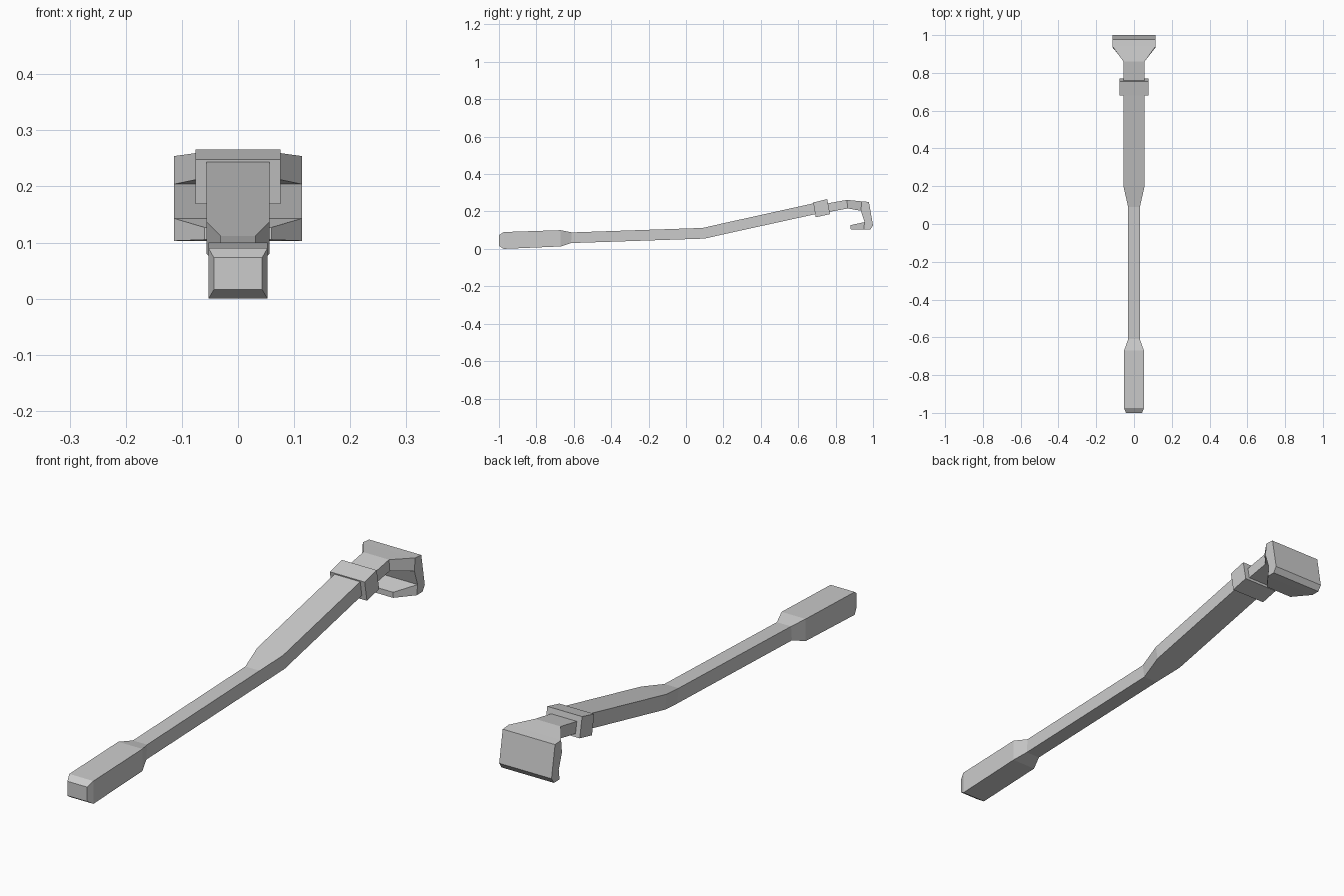
import bpy, bmesh

cube = bpy.data.objects.get("Cube")
if cube:
    bpy.data.objects.remove(cube, do_unlink=True)

grey = bpy.data.materials.new("light grey")
grey.use_nodes = True
colour = (0.6, 0.6, 0.6, 1)
grey.diffuse_color = colour
grey.node_tree.nodes["Principled BSDF"].inputs["Base Color"].default_value = colour


def loft(name, sections):
    """Join rectangular sections: upper (y, z), lower (y, z), half width."""
    bm = bmesh.new()
    rings = []
    for upper, lower, w in sections:
        corners = [(-w, *upper), (w, *upper), (w, *lower), (-w, *lower)]
        rings.append([bm.verts.new(c) for c in corners])
    for a, b in zip(rings, rings[1:]):
        for i in range(4):
            j = (i + 1) % 4
            bm.faces.new((a[i], a[j], b[j], b[i]))
    bm.faces.new(rings[0])
    bm.faces.new(reversed(rings[-1]))
    # Shared inner corners of bent parts collapse to one edge
    bmesh.ops.remove_doubles(bm, verts=bm.verts, dist=0.0005)
    bmesh.ops.recalc_face_normals(bm, faces=bm.faces)
    mesh = bpy.data.meshes.new(name)
    bm.to_mesh(mesh)
    bm.free()
    mesh.materials.append(grey)
    obj = bpy.data.objects.new(name, mesh)
    bpy.context.collection.objects.link(obj)
    return obj


# Chamfered grip, thin shaft and rising wide arm
loft("handle", [
    ((-1.0, 0.073), (-1.0, 0.016), 0.043),
    ((-0.975, 0.09), (-0.975, 0.0), 0.0525),
    ((-0.67, 0.1), (-0.67, 0.013), 0.0525),
    ((-0.61, 0.088), (-0.615, 0.031), 0.031),
    ((0.09, 0.112), (0.1, 0.055), 0.031),
    ((0.2, 0.137), (0.21, 0.08), 0.056),
    ((0.72, 0.252), (0.73, 0.194), 0.056),
])

# Tilted collar around the arm
loft("collar", [
    ((0.68, 0.248), (0.694, 0.169), 0.076),
    ((0.755, 0.266), (0.77, 0.186), 0.076),
])

# Flared head that folds down and returns as a tapered lip
loft("hooked_head", [
    ((0.74, 0.24), (0.75, 0.195), 0.056),
    ((0.86, 0.262), (0.865, 0.216), 0.056),
    ((0.94, 0.254), (0.935, 0.204), 0.114),
    ((0.978, 0.251), (0.935, 0.204), 0.114),
    ((1.0, 0.125), (0.955, 0.143), 0.114),
    ((0.985, 0.103), (0.955, 0.143), 0.114),
    ((0.95, 0.103), (0.955, 0.143), 0.114),
    ((0.88, 0.105), (0.88, 0.127), 0.06),
])
